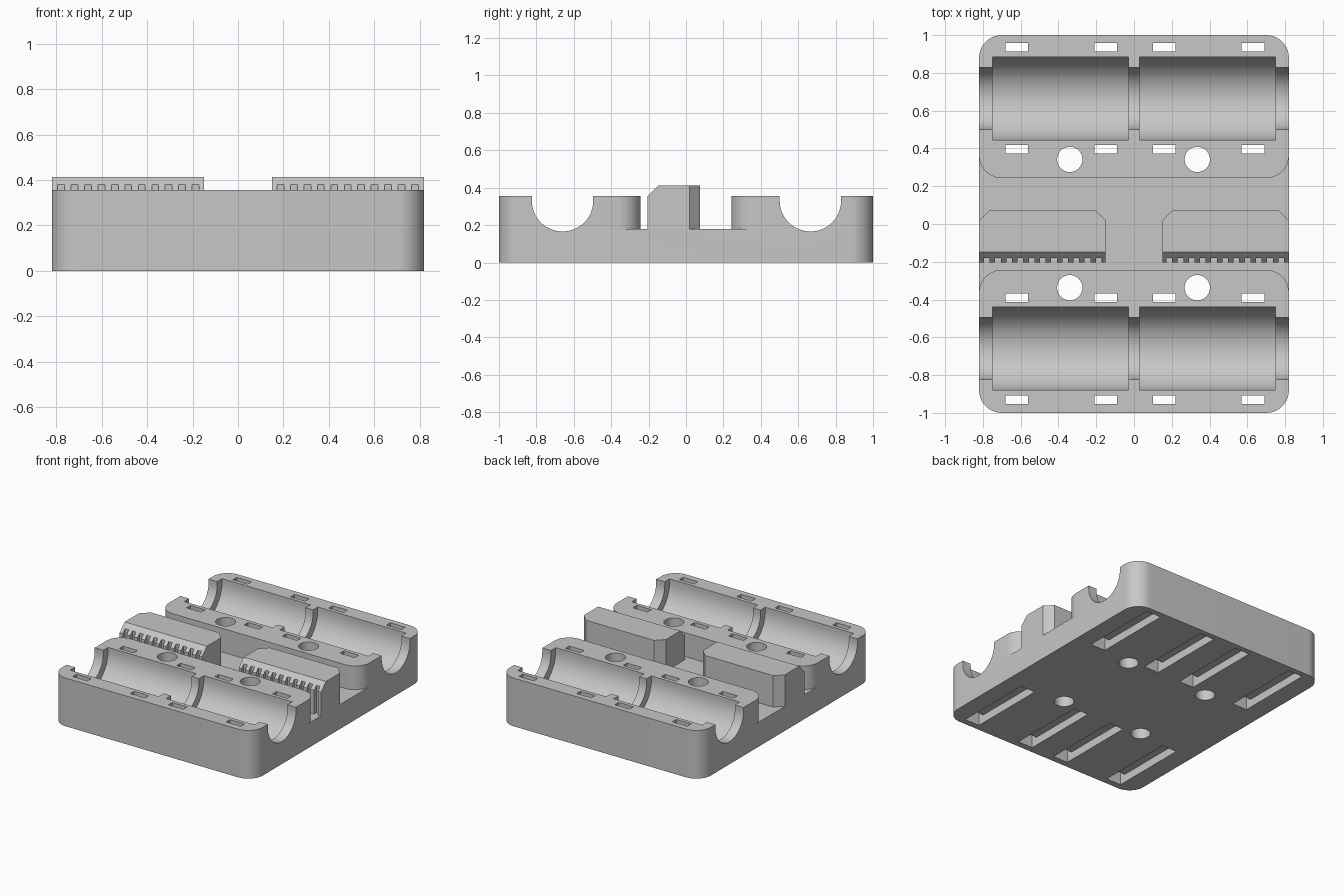
import bpy, math
from mathutils import Vector

if "Cube" in bpy.data.objects:
    bpy.data.objects.remove(bpy.data.objects["Cube"])

HX, HY, R = 0.82, 1.0, 0.12          # half width, half length, corner radius
FLOOR, TOP = 0.18, 0.355             # belt channel floor, block top

grey = bpy.data.materials.new("grey_plastic")
grey.diffuse_color = (0.57, 0.57, 0.57, 1)
grey.use_nodes = True
grey.node_tree.nodes["Principled BSDF"].inputs["Base Color"].default_value = grey.diffuse_color


def prism(name, pts, lo, hi, axis="z"):
    """Extrude a 2D outline along z (outline in x,y) or along x (outline in y,z)."""
    def place(p, h):
        return (p[0], p[1], h) if axis == "z" else (h, p[0], p[1])
    n = len(pts)
    verts = [place(p, lo) for p in pts] + [place(p, hi) for p in pts]
    faces = [list(range(n))[::-1], list(range(n, 2 * n))]
    faces += [[i, (i + 1) % n, (i + 1) % n + n, i + n] for i in range(n)]
    me = bpy.data.meshes.new(name)
    me.from_pydata(verts, [], faces)
    ob = bpy.data.objects.new(name, me)
    bpy.context.collection.objects.link(ob)
    me.materials.append(grey)
    return ob


def arc(cx, cy, r, a0, a1, n=16):
    return [(cx + r * math.cos(math.radians(a0 + (a1 - a0) * i / n)),
             cy + r * math.sin(math.radians(a0 + (a1 - a0) * i / n))) for i in range(n + 1)]


def rect(x0, x1, y0, y1):
    return [(x0, y0), (x1, y0), (x1, y1), (x0, y1)]


def cut(target, cutter):
    mod = target.modifiers.new("cut", "BOOLEAN")
    mod.operation, mod.solver, mod.object = "DIFFERENCE", "EXACT", cutter
    bpy.context.view_layer.objects.active = target
    bpy.ops.object.modifier_apply(modifier=mod.name)
    bpy.data.objects.remove(cutter)


def smooth(ob):
    bpy.ops.object.select_all(action="DESELECT")
    ob.select_set(True)
    bpy.context.view_layer.objects.active = ob
    bpy.ops.object.shade_smooth_by_angle(angle=math.radians(30))


# Carriage body: slab with rounded vertical corners
outline = []
for sx, sy, a in ((1, 1, 0), (-1, 1, 90), (-1, -1, 180), (1, -1, 270)):
    outline += arc(sx * (HX - R), sy * (HY - R), R, a, a + 90)
body = prism("carriage_body", outline, 0, TOP)

# Belt channel across the middle, flaring around the rounded block corners
C = 0.243
right = [(0.95, -C - R)] + arc(HX - R, -C - R, R, 0, 90)
right += arc(HX - R, C + R, R, -90, 0) + [(0.95, C + R)]
left = [(-x, -y) for x, y in right]
channel = arc(HX - R, -C - R, R, 90, 0) + [(0.95, -C - R), (0.95, C + R)] \
    + arc(HX - R, C + R, R, 0, -90)
channel += [(-x, -y) for x, y in channel]
cut(body, prism("channel_cutter", channel, FLOOR, 0.6))


def cradle(yc, r, x0, x1):
    """U-shaped trough open at the top."""
    pts = arc(yc, 0.33, r, 180, 360, 40) + [(yc + r, 0.6), (yc - r, 0.6)]
    cut(body, prism("cradle_cutter", pts, x0, x1, "x"))


for yc, side in ((0.665, 1), (-0.66, -1)):
    # Shaft groove and two bearing pockets
    cradle(yc, 0.164, -1, 1)
    cradle(yc, 0.22, -0.75, -0.03)
    cradle(yc, 0.22, 0.03, 0.75)
    # Cable tie slots: two shafts joined by a channel in the underside
    o, i, d = 0.2925, 0.2475, 0.06
    tie = [(yc - o, -0.1), (yc + o, -0.1), (yc + o, 0.6), (yc + i, 0.6),
           (yc + i, d), (yc - i, d), (yc - i, 0.6), (yc - o, 0.6)]
    for x in (-0.62, -0.15, 0.16, 0.63):
        cut(body, prism("tie_cutter", tie, x - 0.06, x + 0.06, "x"))
    # Screw holes
    for x in (-0.34, 0.335):
        hole = arc(x, yc - side * 0.323, 0.067, 0, 360, 40)[:-1]
        cut(body, prism("hole_cutter", hole, -0.1, 0.6))
smooth(body)

# Belt clamps: chamfered blocks with a row of teeth on the front
Y0, Y1, H, CH = -0.205, 0.075, 0.412, 0.057
for side, name in ((-1, "left_belt_clamp"), (1, "right_belt_clamp")):
    pts = [(0.15, Y0), (HX, Y0), (HX, Y1 - CH), (HX - CH, Y1), (0.15 + CH, Y1), (0.15, Y1 - CH)]
    if side < 0:
        pts = [(-x, y) for x, y in reversed(pts)]
    clamp = prism(name, pts, FLOOR, H)
    # sloped top front edge
    wedge = [(Y0 - 0.1, H - CH - 0.1), (Y0 + CH + 0.1, H + 0.1), (Y0 - 0.1, H + 0.1)]
    cut(clamp, prism("slope_cutter", wedge, -1, 1, "x"))
    # tooth gaps
    for k in range(11):
        x = side * (0.187 + 0.0592 * k)
        cut(clamp, prism("gap_cutter", rect(x - 0.015, x + 0.015, Y0 - 0.1, Y0 + 0.026), 0.1, 0.6))
